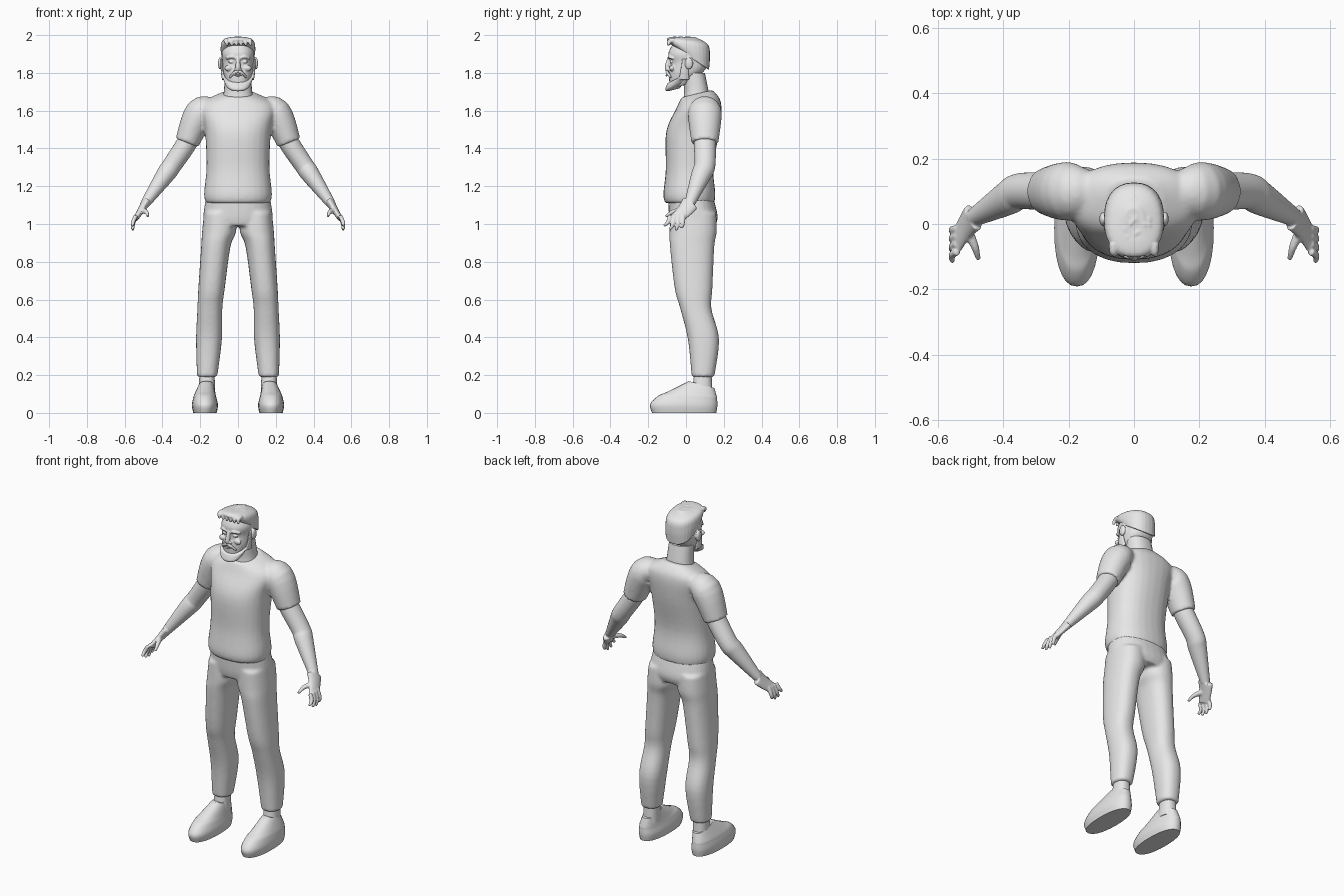
import bpy, bmesh, math, random
from mathutils import Vector

cube = bpy.data.objects.get("Cube")
if cube:
    bpy.data.objects.remove(cube, do_unlink=True)
random.seed(4)
SIDES = 28

grey = bpy.data.materials.new("plain grey")
grey.use_nodes = True
colour = (.8, .8, .8, 1)
grey.diffuse_color = colour
grey.node_tree.nodes["Principled BSDF"].inputs["Base Color"].default_value = colour


def smooth_rows(rows, steps=5):
    """Run a smooth spline through a few rows of numbers."""
    out = []
    last = len(rows) - 1
    for i in range(last):
        before, start, end, after = (rows[max(0, min(last, i + k))] for k in (-1, 0, 1, 2))
        for step in range(steps):
            t = step / steps
            out.append([q + t / 2 * (r - p + t * (2 * p - 5 * q + 4 * r - s + t * (3 * (q - r) + s - p)))
                        for p, q, r, s in zip(before, start, end, after)])
    return out + [list(rows[last])]


def section(power=2):
    """Rounded outline: an ellipse at power 2, boxier above."""
    for k in range(SIDES):
        angle = math.tau * k / SIDES
        c, s = math.cos(angle), math.sin(angle)
        yield math.copysign(abs(c) ** (2 / power), c), math.copysign(abs(s) ** (2 / power), s)


def stack(rows, tilt_first=0, tilt_last=0, power=2.3):
    """Level rings given as z, left-right limits, front, back; tilt lifts the back edge."""
    rows = smooth_rows(rows)
    rings = []
    for i, (z, inner, outer, front, back) in enumerate(rows):
        tilt = tilt_first + (tilt_last - tilt_first) * i / (len(rows) - 1)
        rings.append([Vector((inner + (outer - inner) * (1 + c) / 2,
                              front + (back - front) * (1 + s) / 2, z + tilt * s))
                      for c, s in section(power)])
    return rings


def centred(rows, tilt_first=0, tilt_last=0):
    """Level rings given as z, half width, front, back."""
    return stack([(z, -w, w, front, back) for z, w, front, back in rows], tilt_first, tilt_last)


def tube(rows, flat=1):
    """Rings along a path given as x, y, z, radius; flat scales the depth of each ring."""
    rows = smooth_rows(rows)
    rings = []
    for i, (x, y, z, radius) in enumerate(rows):
        ahead, behind = rows[min(i + 1, len(rows) - 1)], rows[max(i - 1, 0)]
        along = (Vector(ahead[:3]) - Vector(behind[:3])).normalized()
        across = along.cross(Vector((0, 1, 0))).normalized()
        depth = across.cross(along) * flat
        rings.append([Vector((x, y, z)) + radius * (across * c + depth * s) for c, s in section()])
    return rings


def ball(centre, width, depth, height, rows=10):
    """Ellipsoid as a stack of rings, given its radii."""
    centre = Vector(centre)
    angles = [math.pi * (k + .5) / rows for k in range(rows)]
    return [[centre + Vector((width * math.sin(a) * c, depth * math.sin(a) * s, height * math.cos(a)))
             for c, s in section()] for a in angles]


def flip(loft):
    return [[Vector((-p.x, p.y, p.z)) for p in ring] for ring in loft]


def both(*lofts):
    return list(lofts) + [flip(loft) for loft in lofts]


def make(name, lofts, voxel=0, relax=2):
    """Skin the lofts, and blend them into one surface if a voxel size is set."""
    bm = bmesh.new()
    for loft in lofts:
        rings = [[bm.verts.new(p) for p in ring] for ring in loft]
        for low, high in zip(rings, rings[1:]):
            for k in range(SIDES):
                j = (k + 1) % SIDES
                bm.faces.new((low[k], low[j], high[j], high[k]))
        bm.faces.new(rings[0][::-1])
        bm.faces.new(rings[-1])
    bmesh.ops.recalc_face_normals(bm, faces=bm.faces)
    mesh = bpy.data.meshes.new(name)
    bm.to_mesh(mesh)
    bm.free()
    mesh.materials.append(grey)
    obj = bpy.data.objects.new(name, mesh)
    bpy.context.collection.objects.link(obj)
    if voxel:
        blend = obj.modifiers.new("blend", 'REMESH')
        blend.mode, blend.voxel_size, blend.use_smooth_shade = 'VOXEL', voxel, True
        soften = obj.modifiers.new("soften", 'SMOOTH')
        soften.factor, soften.iterations = .5, relax
    bpy.ops.object.select_all(action='DESELECT')
    obj.select_set(True)
    bpy.context.view_layer.objects.active = obj
    bpy.ops.object.shade_smooth_by_angle(angle=math.radians(50))


# Body landmarks on the left side
shoulder = Vector((.2, .1, 1.59))
sleeve_end = Vector((.27, .1, 1.43))
elbow = Vector((.35, .1, 1.31))
wrist = Vector((.49, .02, 1.11))
knuckles = Vector((.54, -.05, 1.03))

# Shirt: torso blended with two short sleeves
torso = centred([(1.11, .17, -.11, .15), (1.16, .18, -.12, .155), (1.3, .167, -.107, .145),
                 (1.5, .175, -.105, .18), (1.63, .195, -.05, .185), (1.69, .09, -.025, .14)],
                tilt_last=.02)
sleeve = tube([(.12, .1, 1.61, .05), (*shoulder, .08), (*sleeve_end, .064)], flat=1.12)
make("shirt", [torso] + both(sleeve), voxel=.009, relax=6)

# Trousers: hips blended with two legs
hips = centred([(1.14, .17, -.095, .145), (1.04, .184, -.09, .168), (.99, .17, -.08, .155)])
leg = stack([(1.06, .01, .18, -.085, .16), (.96, .01, .19, -.087, .163), (.88, .04, .195, -.085, .15),
             (.66, .07, .21, -.06, .14), (.55, .083, .215, -.03, .135), (.39, .085, .222, .01, .175),
             (.19, .11, .217, .03, .15)])
make("trousers", [hips] + both(leg), voxel=.009, relax=5)

# Neck
make("neck", [centred([(1.63, .09, -.02, .13), (1.7, .075, -.01, .12), (1.8, .07, -.02, .1)])])

# Head: skull, nose, ears, eyes, cheeks, nostrils and brows
skull = centred([(1.73, .05, -.085, .03), (1.8, .078, -.09, .1), (1.86, .083, -.083, .115),
                 (1.91, .086, -.093, .12), (1.97, .06, -.06, .09)], tilt_first=.02)
nose = tube([(0, -.086, 1.885, .01), (0, -.1, 1.83, .013), (0, -.09, 1.81, .012)])
ear = ball((.095, .015, 1.85), .011, .022, .032)
eye = ball((.036, -.078, 1.858), .015, .008, .007)
cheek = ball((.05, -.074, 1.825), .022, .014, .016)
nostril = ball((.014, -.094, 1.818), .009, .009, .008)
brow = tube([(.01, -.088, 1.878, .006), (.035, -.088, 1.885, .008), (.064, -.07, 1.876, .006)])
make("head", [skull, nose] + both(ear, eye, cheek, nostril, brow), voxel=.004)

# Beard: chin mass, sideburns, moustache and lower lip
chin = centred([(1.71, .036, -.1, -.035), (1.735, .064, -.11, 0), (1.78, .081, -.098, .04)], .008, .035)
sideburn = tube([(.074, -.01, 1.765, .011), (.083, -.008, 1.81, .008), (.088, -.008, 1.875, .005)], flat=2.7)
whisker = tube([(0, -.1, 1.808, .008), (.022, -.098, 1.8, .008), (.044, -.08, 1.775, .006)])
lip = ball((0, -.103, 1.786), .02, .007, .005)
make("beard", [chin, lip] + both(sideburn, whisker), voxel=.004)

# Hair: cap sloping down to the nape, a swept fringe and loose tufts on the crown
cap = centred([(1.87, .085, -.04, .122), (1.93, .092, -.098, .127), (1.97, .08, -.09, .115),
               (1.99, .03, -.04, .05)], tilt_first=-.055)
locks = []
for k in range(6):
    x = (k - 2.5) / 40
    locks.append(tube([(x, -.06, 1.972, .014), (x, -.086, 1.968, .012), (x + .006, -.094, 1.945, .006)]))
for k in range(34):
    angle, reach = random.uniform(0, math.tau), math.sqrt(random.random())
    root = Vector((.062 * reach * math.cos(angle), .085 * reach * math.sin(angle), 1.982 - .018 * reach ** 2))
    sweep = Vector((random.uniform(-.02, .02), random.uniform(-.03, -.01), .008))
    locks.append(tube([(*root, .008), (*(root + sweep / 2), .009), (*(root + sweep), .003)]))
make("hair", [cap] + locks, voxel=.004, relax=1)

# Arm with palm, four fingers spread front to back, and thumb
forearm = elbow.lerp(wrist, .25)
arm = tube([(*shoulder.lerp(sleeve_end, .5), .05), (*sleeve_end, .054), (*elbow, .051),
            (*forearm, .049), (*wrist, .026)], flat=1.08)
palm = tube([(*wrist, .024), (*wrist.lerp(knuckles, .5), .018), (*knuckles, .014)], flat=2)
palm = [[p + Vector((0, (p.y - knuckles.y) * .5 * i / len(palm), 0)) for p in ring]
        for i, ring in enumerate(palm)]
hand = [arm, palm]
for k, drop in enumerate((.04, .06, .064, .052)):
    root = knuckles + Vector((0, (k - 1.5) * .023, .015))
    bend = root + Vector((.016, (k - 3.5) * .003, -.015 - drop / 2))
    tip = root + Vector((.016, (k - 4) * .008, -.015 - drop))
    hand.append(tube([(*root, .011), (*bend, .011), (*tip, .007)]))
thumb_tip = Vector((.476, -.108, 1.04))
thumb_root = wrist.lerp(knuckles, .45)
thumb_bend = thumb_root.lerp(thumb_tip, .6) + Vector((-.004, 0, .01))
hand.append(tube([(*thumb_root, .017), (*thumb_bend, .012), (*thumb_tip, .007)]))

# Ankle and shoe
ankle = stack([(.22, .125, .203, .045, .135), (.1, .12, .21, .03, .14)])
shoe = stack([(0, .113, .237, -.18, .16), (.04, .106, .244, -.19, .166), (.08, .114, .237, -.15, .165),
              (.1, .119, .23, -.095, .163), (.15, .129, .206, .015, .15)], tilt_last=-.018)
for side, turn in (("left", list), ("right", flip)):
    make(side + "_arm", [turn(loft) for loft in hand], voxel=.005)
    make(side + "_ankle", [turn(ankle)])
    make(side + "_shoe", [turn(shoe)])
